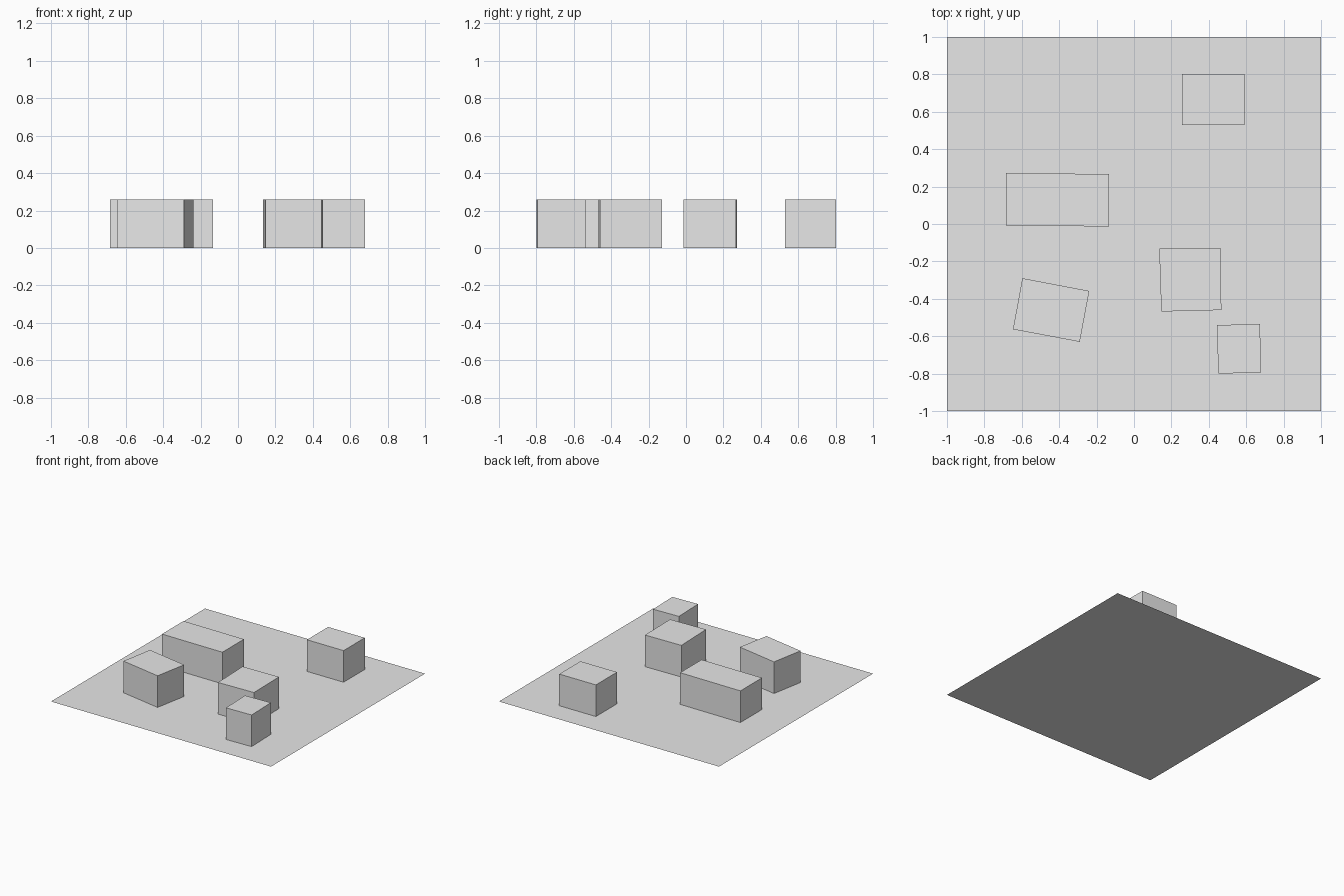
import bpy
import bmesh

if "Cube" in bpy.data.objects:
    bpy.data.objects.remove(bpy.data.objects["Cube"])

HEIGHT = 0.26

grey = bpy.data.materials.new("light_grey")
grey.diffuse_color = (0.8, 0.8, 0.8, 1.0)
grey.use_nodes = True
grey.node_tree.nodes["Principled BSDF"].inputs["Base Color"].default_value = grey.diffuse_color


def footprint(name, corners, height=0.0):
    """Flat polygon from counter-clockwise corners, extruded up if height is given."""
    bm = bmesh.new()
    base = bm.faces.new([bm.verts.new((x, y, 0.0)) for x, y in corners])
    if height:
        top = bmesh.ops.extrude_face_region(bm, geom=[base], use_keep_orig=True)
        verts = [g for g in top["geom"] if isinstance(g, bmesh.types.BMVert)]
        bmesh.ops.translate(bm, verts=verts, vec=(0, 0, height))
        bmesh.ops.recalc_face_normals(bm, faces=bm.faces[:])
    mesh = bpy.data.meshes.new(name)
    bm.to_mesh(mesh)
    bm.free()
    mesh.materials.append(grey)
    obj = bpy.data.objects.new(name, mesh)
    bpy.context.collection.objects.link(obj)
    return obj


# Ground sheet
footprint("ground_plate", [(-1, -1), (1, -1), (1, 1), (-1, 1)])

# Building blocks, each slightly turned on the plot
blocks = {
    "back_block": [(0.257, 0.528), (0.59, 0.528), (0.59, 0.803), (0.257, 0.803)],
    "long_block": [(-0.685, -0.009), (-0.133, -0.013), (-0.133, 0.267), (-0.685, 0.272)],
    "middle_block": [(0.146, -0.468), (0.467, -0.46), (0.462, -0.127), (0.135, -0.132)],
    "turned_block": [(-0.647, -0.563), (-0.29, -0.63), (-0.239, -0.358), (-0.597, -0.29)],
    "small_block": [(0.451, -0.8), (0.68, -0.794), (0.673, -0.534), (0.443, -0.541)],
}
for name, corners in blocks.items():
    footprint(name, corners, HEIGHT)
